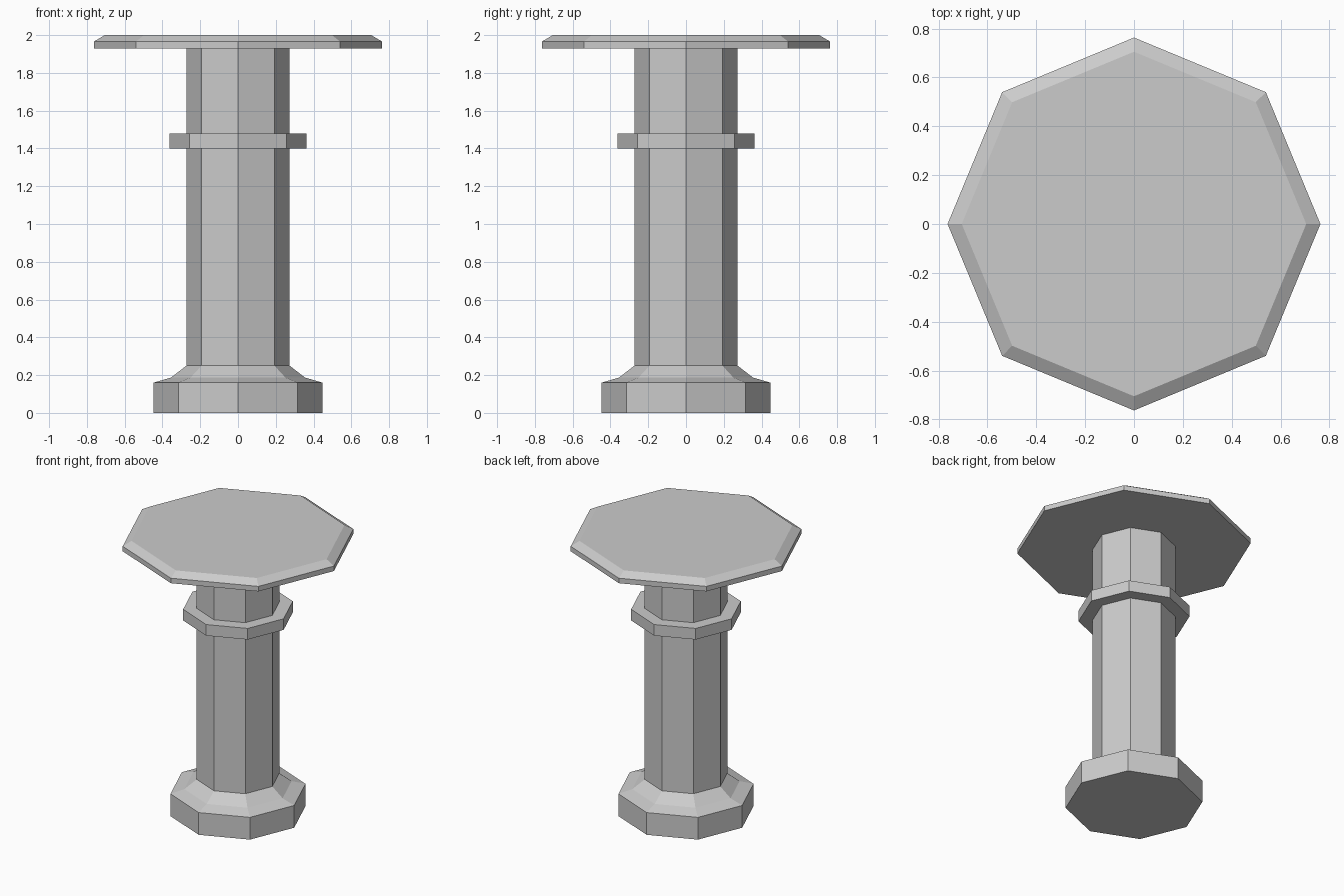
import bpy, bmesh, math

if "Cube" in bpy.data.objects:
    bpy.data.objects.remove(bpy.data.objects["Cube"])

SIDES = 8

stone = bpy.data.materials.new("grey stone")
stone.diffuse_color = (0.6, 0.6, 0.6, 1)
stone.use_nodes = True
stone.node_tree.nodes["Principled BSDF"].inputs["Base Color"].default_value = stone.diffuse_color


def lathe(name, profile):
    """Closed eight-sided solid from (radius, height) pairs, bottom to top."""
    bm = bmesh.new()
    rings = [[bm.verts.new((r * math.cos(2 * math.pi * i / SIDES),
                            r * math.sin(2 * math.pi * i / SIDES), z))
              for i in range(SIDES)] for r, z in profile]
    for low, high in zip(rings, rings[1:]):
        for i in range(SIDES):
            j = (i + 1) % SIDES
            bm.faces.new((low[i], low[j], high[j], high[i]))
    bm.faces.new(rings[0][::-1])
    bm.faces.new(rings[-1])
    mesh = bpy.data.meshes.new(name)
    bm.to_mesh(mesh)
    bm.free()
    mesh.materials.append(stone)
    obj = bpy.data.objects.new(name, mesh)
    bpy.context.collection.objects.link(obj)


# Foot with two-step sloping shoulder
lathe("base", [(0.447, 0), (0.447, 0.16), (0.355, 0.187), (0.273, 0.25)])
# Straight shaft
lathe("column", [(0.273, 0.25), (0.273, 1.93)])
# Band around the upper shaft
lathe("collar", [(0.363, 1.40), (0.363, 1.48)])
# Table top with chamfered upper rim
lathe("table_top", [(0.763, 1.93), (0.763, 1.966), (0.705, 2.0)])
